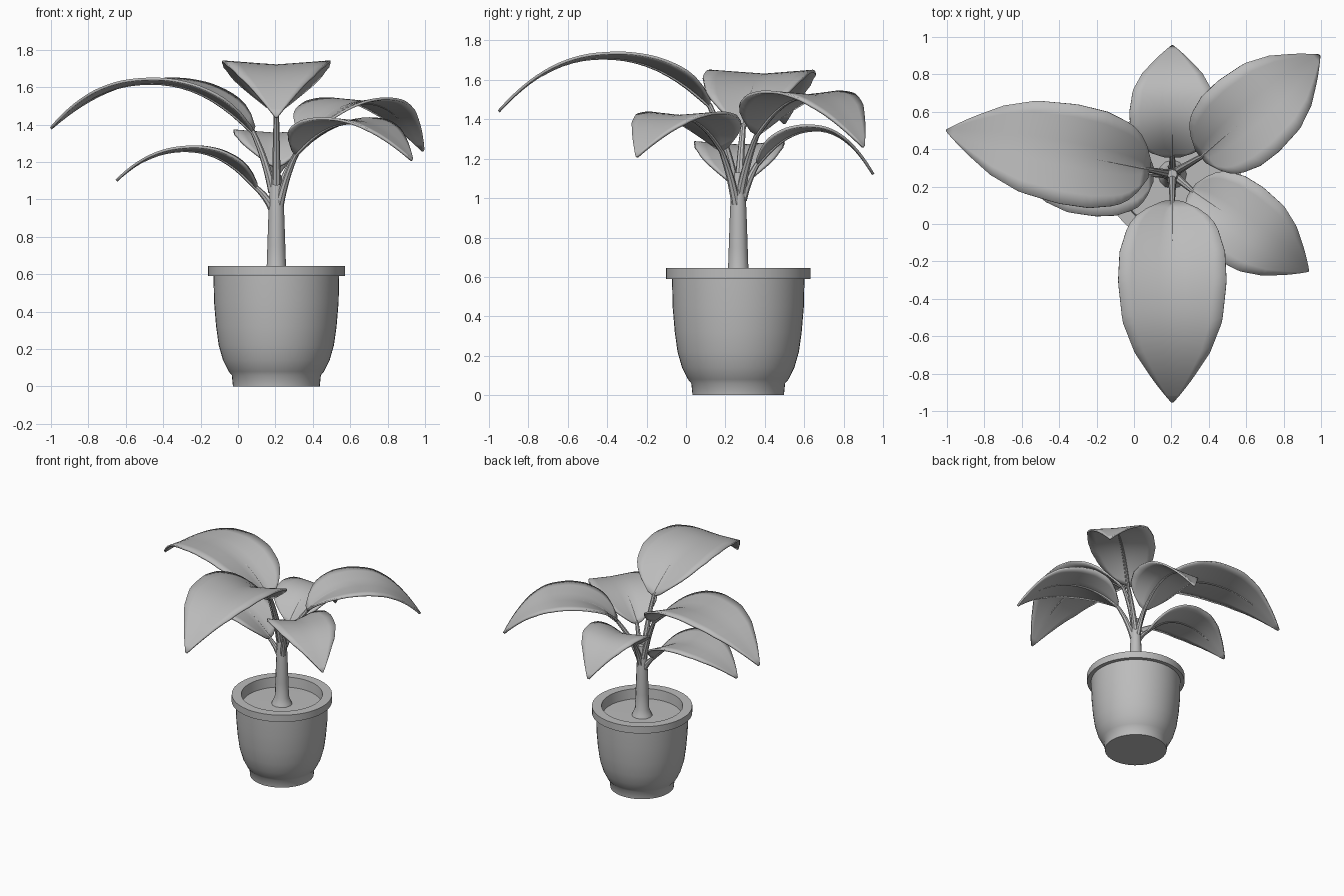
import bpy, bmesh, math
from mathutils import Vector

cube = bpy.data.objects.get("Cube")
if cube:
    bpy.data.objects.remove(cube)

grey = bpy.data.materials.new("plain grey")
grey.use_nodes = True
grey.diffuse_color = (0.5, 0.5, 0.5, 1)
grey.node_tree.nodes["Principled BSDF"].inputs["Base Color"].default_value = grey.diffuse_color

CENTRE = Vector((0.205, 0.265, 0))


def finish(name, bm, angle=40):
    bmesh.ops.recalc_face_normals(bm, faces=bm.faces)
    mesh = bpy.data.meshes.new(name)
    bm.to_mesh(mesh)
    bm.free()
    mesh.materials.append(grey)
    obj = bpy.data.objects.new(name, mesh)
    bpy.context.collection.objects.link(obj)
    bpy.ops.object.select_all(action="DESELECT")
    obj.select_set(True)
    bpy.context.view_layer.objects.active = obj
    bpy.ops.object.shade_smooth_by_angle(angle=math.radians(angle))
    return obj


def lathe(name, profile, sides=48):
    # Spin a radius / height profile around the pot axis
    bm = bmesh.new()
    verts = [bm.verts.new(CENTRE + Vector((r, 0, z))) for r, z in profile]
    edges = [bm.edges.new(pair) for pair in zip(verts, verts[1:])]
    bmesh.ops.spin(bm, geom=verts + edges, cent=CENTRE, axis=(0, 0, 1),
                   angle=math.tau, steps=sides, use_duplicate=False)
    bmesh.ops.remove_doubles(bm, verts=bm.verts, dist=0.0005)
    return finish(name, bm)


def tube(name, points, radii, sides=10):
    # Loft rings along a path and cap both ends
    bm = bmesh.new()
    rings = []
    for i, p in enumerate(points):
        way = points[min(i + 1, len(points) - 1)] - points[max(i - 1, 0)]
        turn = way.to_track_quat("Z", "Y")
        rings.append([bm.verts.new(p + turn @ Vector((radii[i] * math.cos(a), radii[i] * math.sin(a), 0)))
                      for a in (math.tau * k / sides for k in range(sides))])
    for low, high in zip(rings, rings[1:]):
        for k in range(sides):
            n = (k + 1) % sides
            bm.faces.new((low[k], low[n], high[n], high[k]))
    bm.faces.new(rings[0])
    bm.faces.new(rings[-1])
    return finish(name, bm)


# Half width of a blade along its length, as a fraction of the widest part
OUTLINE = [(0, 0.18), (0.05, 0.6), (0.12, 0.82), (0.25, 0.97), (0.4, 1), (0.6, 0.92),
           (0.75, 0.7), (0.88, 0.38), (0.95, 0.18), (1, 0.02)]


def width_at(t):
    for (a, wa), (b, wb) in zip(OUTLINE, OUTLINE[1:]):
        if t <= b:
            return wa + (wb - wa) * (t - a) / (b - a)
    return OUTLINE[-1][1]


def leaf(name, base, peak, tip, half, root):
    # Arched blade with a shallow fold along the midrib
    base, tip = Vector(base), Vector(tip)
    flat = (tip - base) * Vector((1, 1, 0))
    side = flat.normalized().cross(Vector((0, 0, 1)))
    bm = bmesh.new()
    rows, steps, across = [], 28, 8

    def rib(t):
        p = base + flat * t
        end = base.z if t < 0.5 else tip.z
        p.z = peak - (peak - end) * abs(2 * t - 1) ** 2.15
        return p

    for i in range(steps + 1):
        t = i / steps
        row = []
        for j in range(across + 1):
            s = 2 * j / across - 1
            reach = half * width_at(t) * s
            lift = abs(reach) * (0.04 + 0.45 * (1 - t) ** 4)
            row.append(bm.verts.new(rib(t) + side * reach + Vector((0, 0, lift))))
        rows.append(row)
    for a, b in zip(rows, rows[1:]):
        for j in range(across):
            bm.faces.new((a[j], a[j + 1], b[j + 1], b[j]))
    blade = finish(name + "_leaf", bm, 60)
    thick = blade.modifiers.new("thickness", "SOLIDIFY")
    thick.thickness = 0.014
    thick.offset = 0

    # Stalk bending out from the trunk to the blade, running on as the midrib
    start = Vector((CENTRE.x, CENTRE.y, root)) + flat.normalized() * 0.02
    bend = start.lerp(base, 0.35) + Vector((0, 0, (base.z - root) * 0.2))
    path = [start.lerp(bend, u).lerp(bend.lerp(base, u), u) for u in (k / 8 for k in range(9))]
    path += [rib(k / 20) - Vector((0, 0, 0.004)) for k in range(1, 17)]
    radii = [0.024 - 0.01 * k / 8 if k < 9 else 0.014 - 0.009 * (k - 8) / 16 for k in range(len(path))]
    tube(name + "_stalk", path, radii, 8)


# Pot with a stepped foot, bulging wall and thick rim
lathe("pot", [(0, 0), (0.232, 0), (0.238, 0.06), (0.255, 0.08), (0.285, 0.14), (0.308, 0.22),
              (0.322, 0.32), (0.333, 0.45), (0.336, 0.59), (0.366, 0.59), (0.366, 0.645),
              (0.296, 0.645), (0.288, 0.55)])
lathe("soil", [(0, 0.572), (0.293, 0.567), (0.293, 0.54), (0, 0.54)])

# Trunk flaring at the soil
trunk = [(0.55, 0.085), (0.59, 0.068), (0.63, 0.052), (0.75, 0.048), (0.9, 0.043), (1.02, 0.038), (1.13, 0.026)]
tube("trunk", [CENTRE + Vector((0, 0, z)) for z, r in trunk], [r for z, r in trunk], 12)

# Leaves: base, peak height, tip, half width, stalk root height
leaf("front", (0.205, 0.12, 1.47), 1.715, (0.205, -0.95, 1.44), 0.29, 1.08)
leaf("large_right", (0.08, 0.29, 1.36), 1.625, (-1.0, 0.5, 1.38), 0.27, 1.04)
leaf("small_right", (0.10, 0.265, 1.06), 1.265, (-0.65, 0.28, 1.1), 0.23, 0.95)
leaf("back_left", (0.36, 0.36, 1.32), 1.52, (0.99, 0.9, 1.26), 0.25, 1.03)
leaf("front_left", (0.31, 0.18, 1.24), 1.415, (0.93, -0.25, 1.21), 0.23, 0.97)
leaf("back", (0.205, 0.36, 1.17), 1.35, (0.205, 0.95, 1.12), 0.23, 0.99)
